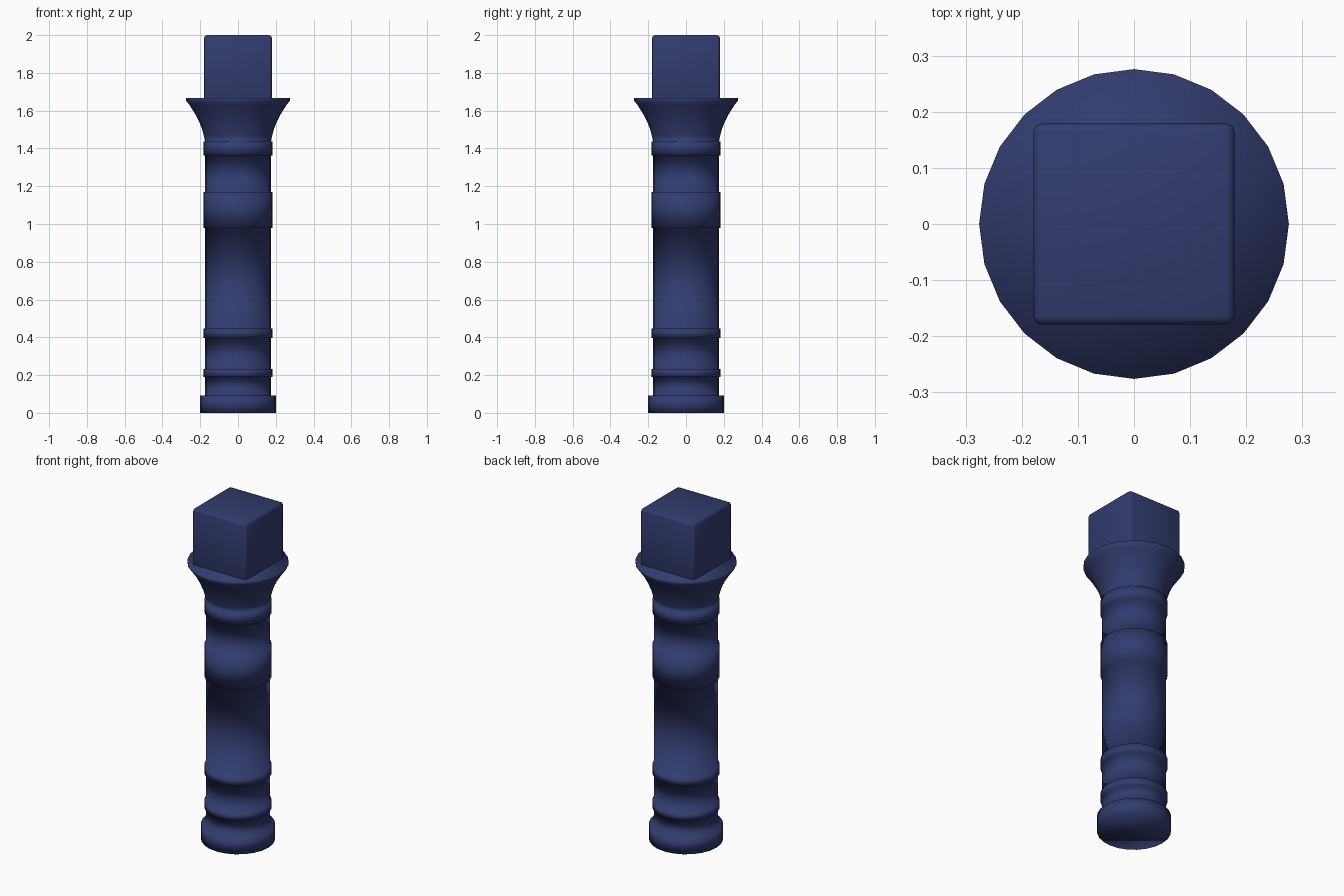
import bpy, bmesh, math

if "Cube" in bpy.data.objects:
    bpy.data.objects.remove(bpy.data.objects["Cube"])

navy = bpy.data.materials.new("navy")
navy.diffuse_color = (0.032, 0.045, 0.16, 1)
navy.use_nodes = True
navy.node_tree.nodes["Principled BSDF"].inputs["Base Color"].default_value = navy.diffuse_color


def finish(bm, name):
    bmesh.ops.recalc_face_normals(bm, faces=bm.faces)
    mesh = bpy.data.meshes.new(name)
    bm.to_mesh(mesh)
    bm.free()
    for p in mesh.polygons:
        p.use_smooth = True
    mesh.materials.append(navy)
    obj = bpy.data.objects.new(name, mesh)
    bpy.context.collection.objects.link(obj)
    return obj


def lathe(name, profile, sides=24):
    bm = bmesh.new()
    rings = []
    for r, z in profile:
        rings.append([bm.verts.new((r * math.cos(2 * math.pi * i / sides),
                                    r * math.sin(2 * math.pi * i / sides), z))
                      for i in range(sides)])
    for a, b in zip(rings, rings[1:]):
        for i in range(sides):
            j = (i + 1) % sides
            bm.faces.new((a[i], a[j], b[j], b[i]))
    bm.faces.new(rings[0])
    bm.faces.new(rings[-1])
    return finish(bm, name)


# Turned shaft: foot, raised rings and flared collar in one profile
SHAFT, RING = 0.175, 0.183
profile = [(0.202, 0), (0.202, 0.093), (SHAFT, 0.093)]
for low, high in ((0.19, 0.233), (0.397, 0.447), (0.978, 1.17), (1.363, 1.437)):
    profile += [(SHAFT, low), (RING, low), (RING, high), (SHAFT, high)]
profile += [(0.18, 1.465), (0.191, 1.505), (0.208, 1.547), (0.231, 1.59),
            (0.257, 1.63), (0.276, 1.655), (0.276, 1.667)]
lathe("turned_shaft", profile)

# Square top block with rounded edges
bm = bmesh.new()
bmesh.ops.create_cube(bm, size=1)
for v in bm.verts:
    v.co.x *= 0.358
    v.co.y *= 0.358
    v.co.z = 2.0 if v.co.z > 0 else 1.645
bmesh.ops.bevel(bm, geom=bm.edges[:], offset=0.014, segments=2,
                profile=0.5, affect='EDGES')
finish(bm, "top_block")
